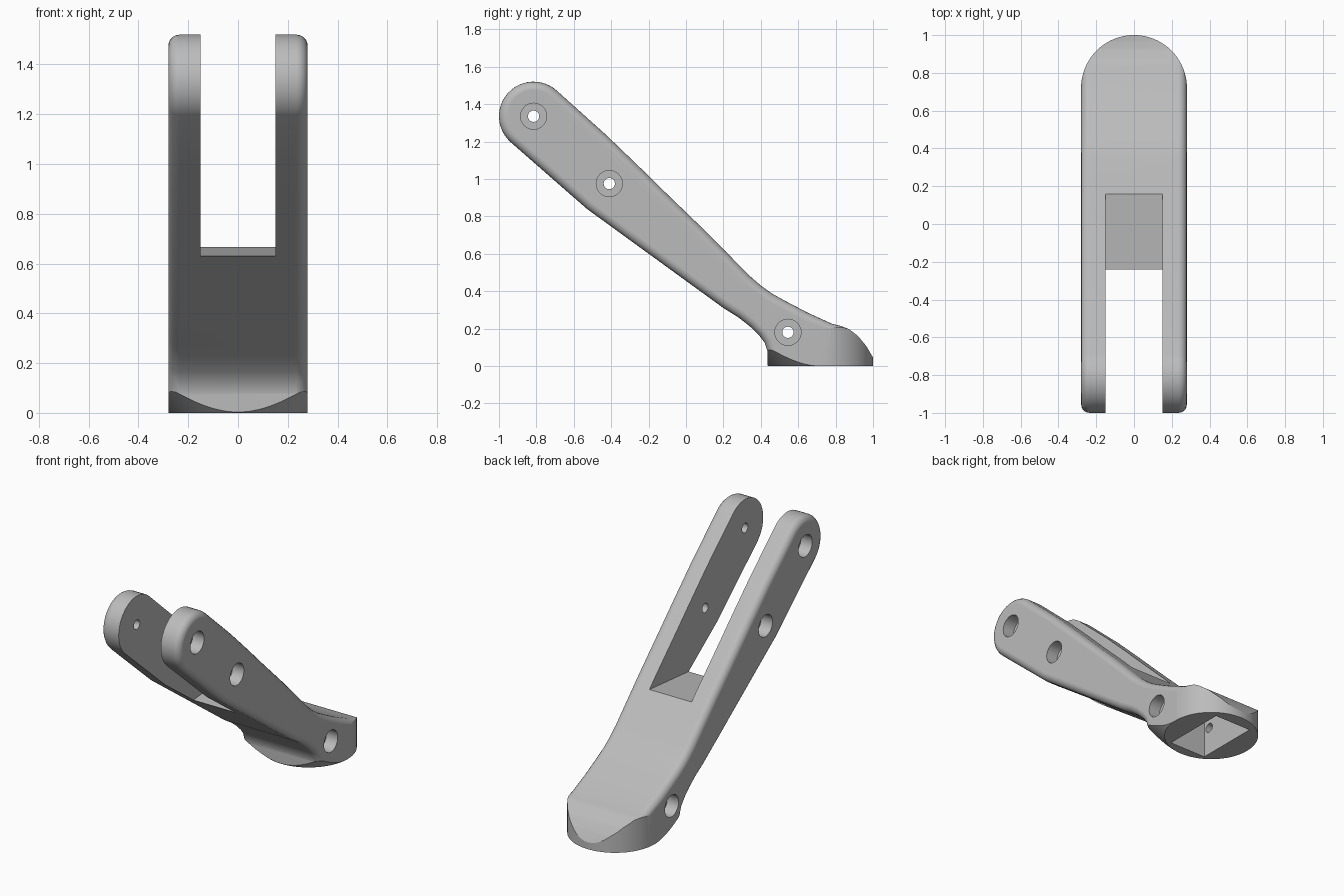
import bpy, bmesh, math
from mathutils import Matrix, Vector

cube = bpy.data.objects.get("Cube")
if cube:
    bpy.data.objects.remove(cube, do_unlink=True)

mat = bpy.data.materials.new("light_grey")
mat.use_nodes = True
grey = (0.5, 0.5, 0.5, 1)
mat.diffuse_color = grey
mat.node_tree.nodes["Principled BSDF"].inputs["Base Color"].default_value = grey


def to_object(name, bm):
    bmesh.ops.recalc_face_normals(bm, faces=bm.faces[:])
    me = bpy.data.meshes.new(name)
    bm.to_mesh(me)
    bm.free()
    me.materials.append(mat)
    ob = bpy.data.objects.new(name, me)
    bpy.context.collection.objects.link(ob)
    return ob


def prism(name, points, direction, rim=0.0):
    """Extrude a closed loop along direction, optionally rounding both rims."""
    bm = bmesh.new()
    face = bm.faces.new([bm.verts.new(p) for p in points])
    res = bmesh.ops.extrude_face_region(bm, geom=[face], use_keep_orig=True)
    moved = [g for g in res["geom"] if isinstance(g, bmesh.types.BMVert)]
    bmesh.ops.translate(bm, verts=moved, vec=direction)
    bmesh.ops.recalc_face_normals(bm, faces=bm.faces[:])
    if rim:
        d = Vector(direction).normalized()
        edges = [e for e in bm.edges
                 if abs((e.verts[0].co - e.verts[1].co).dot(d)) < 1e-5]
        bmesh.ops.bevel(bm, geom=edges, offset=rim, segments=5, profile=0.5,
                        affect='EDGES', clamp_overlap=True)
    return to_object(name, bm)


def side_prism(name, yz, half_width, rim=0.0):
    return prism(name, [(-half_width, y, z) for y, z in yz],
                 (2 * half_width, 0, 0), rim)


def rod(name, y, z, radius, x0, x1):
    bm = bmesh.new()
    bmesh.ops.create_cone(bm, cap_ends=True, segments=32, radius1=radius,
                          radius2=radius, depth=x1 - x0,
                          matrix=Matrix.Translation(((x0 + x1) / 2, y, z))
                          @ Matrix.Rotation(math.pi / 2, 4, 'Y'))
    return to_object(name, bm)


def flared_disc(name, rz, cy, segments=96):
    """Closed solid of revolution around a vertical axis at y = cy."""
    bm = bmesh.new()
    rings = []
    for r, z in rz:
        rings.append([bm.verts.new((r * math.cos(t), cy + r * math.sin(t), z))
                      for t in (2 * math.pi * i / segments for i in range(segments))])
    for a, b in zip(rings, rings[1:]):
        for i in range(segments):
            j = (i + 1) % segments
            bm.faces.new((a[i], a[j], b[j], b[i]))
    bm.faces.new(rings[0])
    bm.faces.new(rings[-1])
    return to_object(name, bm)


def cut(target, cutter, operation='DIFFERENCE'):
    mod = target.modifiers.new("cut", 'BOOLEAN')
    mod.operation = operation
    mod.solver = 'EXACT'
    mod.object = cutter
    bpy.context.view_layer.objects.active = target
    bpy.ops.object.modifier_apply(modifier=mod.name)
    bpy.data.objects.remove(cutter, do_unlink=True)


# Arm side profile: round upper end, straight shank, flared foot
profile = [(-0.815 + 0.185 * math.cos(t), 1.335 + 0.185 * math.sin(t))
           for t in (math.radians(48 + 180 * i / 24) for i in range(25))]
profile += [(-0.53, 0.84), (0, 0.455), (0.2, 0.31), (0.28, 0.26), (0.34, 0.213),
            (0.39, 0.165), (0.42, 0.125), (0.435, 0.08), (0.436, -0.2),
            (1.05, -0.2), (1.03, -0.02), (1.0, 0.045), (0.965, 0.105),
            (0.92, 0.16), (0.87, 0.198), (0.83, 0.213), (0.78, 0.226),
            (0.65, 0.285), (0.53, 0.348), (0.46, 0.387), (0.40, 0.43),
            (0.34, 0.482), (0.1, 0.725), (-0.1, 0.918), (-0.25, 1.065),
            (-0.43, 1.238)]
body = side_prism("forked_arm", profile, 0.28, rim=0.045)

# Rounded foot end in plan
R = 0.2803
plan = [(R * math.cos(t), 0.72 + R * math.sin(t), -0.5)
        for t in (math.pi * i / 48 for i in range(49))]
plan += [(-R, -1.3, -0.5), (R, -1.3, -0.5)]
cut(body, prism("plan_cutter", plan, (0, 0, 2.5)), 'INTERSECT')

# Flat base with conical relief at the two front corners
cut(body, flared_disc("base_cutter", [(0.2808, 0), (0.402, 0.104), (3, 0.112),
                                      (3, 2)], 0.72), 'INTERSECT')

# Slot between the fork arms
cut(body, side_prism("slot_cutter", [(0.165, 0.667), (-0.24, 0.63), (-1.3, 0.54),
                                     (-1.3, 1.8), (0.165, 1.8)], 0.15))

# Pocket under the foot
cut(body, side_prism("pocket_cutter", [(0.5, -0.1), (0.5, 0.25), (0.62, 0.235),
                                       (0.78, 0.16), (0.92, 0.02), (0.92, -0.1)], 0.13))

# Cross holes with counterbores on both outer sides
for y, z in ((-0.815, 1.335), (-0.41, 0.975), (0.545, 0.18)):
    cut(body, rod("hole_cutter", y, z, 0.03, -0.5, 0.5))
    for s in (-1, 1):
        x0, x1 = sorted((s * 0.2, s * 0.5))
        cut(body, rod("counterbore_cutter", y, z, 0.07, x0, x1))

# Smooth rounded rims, sharp machined edges
for ob in bpy.context.selected_objects:
    ob.select_set(False)
body.select_set(True)
bpy.context.view_layer.objects.active = body
bpy.ops.object.shade_smooth_by_angle(angle=math.radians(30))
weighted = body.modifiers.new("even_shading", 'WEIGHTED_NORMAL')
weighted.keep_sharp = True
